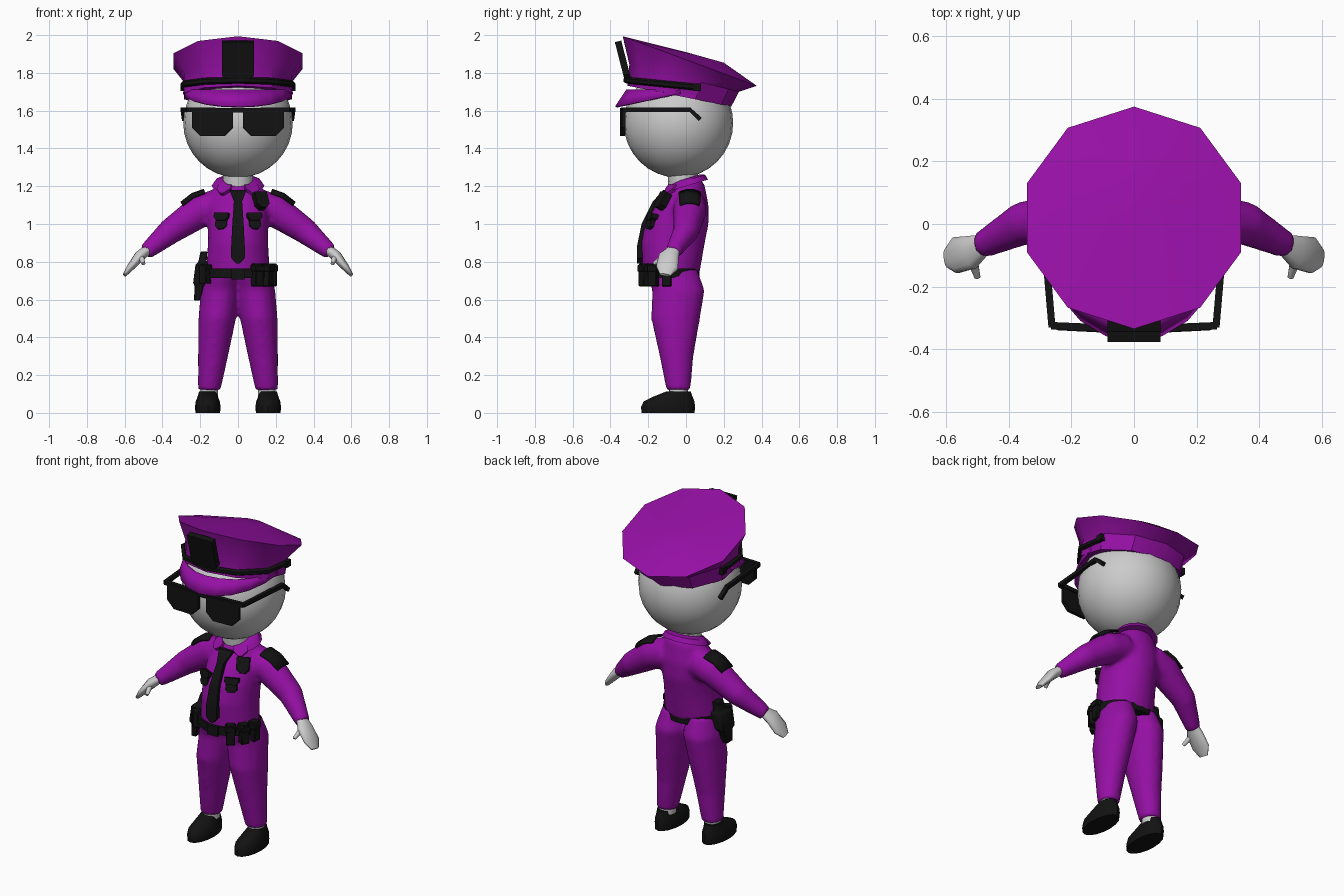
import bpy, bmesh
from math import sin, cos, pi, radians, sqrt
from mathutils import Vector, Matrix

if "Cube" in bpy.data.objects:
    bpy.data.objects.remove(bpy.data.objects["Cube"])


def material(name, colour):
    mat = bpy.data.materials.new(name)
    mat.use_nodes = True
    mat.diffuse_color = colour
    shader = next(node for node in mat.node_tree.nodes if node.type == 'BSDF_PRINCIPLED')
    shader.inputs["Base Color"].default_value = colour
    shader.inputs["Roughness"].default_value = .8
    return mat


purple = material("purple cloth", (.3, .005, .37, 1))
black = material("black leather", (.006, .006, .006, 1))
grey = material("pale grey skin", (.6, .6, .6, 1))
X, Y, Z = Vector((1, 0, 0)), Vector((0, 1, 0)), Vector((0, 0, 1))


def skin(bm, rings, closed=True):
    """Bridge rings of points; closed rings are also capped."""
    rows = [[bm.verts.new(point) for point in ring] for ring in rings]
    count = len(rows[0])
    for low, high in zip(rows, rows[1:]):
        for i in range(count if closed else count - 1):
            j = (i + 1) % count
            bm.faces.new((low[i], low[j], high[j], high[i]))
    if closed:
        bm.faces.new(rows[0])
        bm.faces.new(rows[-1])


def ellipse(z, y, rx, ry, x=0, sides=16, tilt=0):
    """Ring starting at the front; four sides give a rectangle. Tilt lowers the back."""
    scale, phase = (sqrt(2), pi / 4) if sides == 4 else (1, 0)
    points = []
    for i in range(sides):
        angle = 2 * pi * i / sides + phase
        depth = y - scale * ry * cos(angle)
        points.append((x + scale * rx * sin(angle), depth, z - tilt * depth))
    return points


def stack(bm, rows, x=0, lean=0, sides=16):
    """Loft through rows of z, y, half width, half depth; lean shifts x with height."""
    skin(bm, [ellipse(*row, x=x + lean * row[0], sides=sides) for row in rows])


def tube(bm, rows, toward, sides=12, arc=None):
    """Sweep along rows of x, y, z, radius and optional half width toward an axis."""
    points = [Vector(row[:3]) for row in rows]
    rings = []
    for i, row in enumerate(rows):
        along = (points[min(i + 1, len(points) - 1)] - points[max(i - 1, 0)]).normalized()
        side = (toward - along * along.dot(toward)).normalized()
        up = along.cross(side)
        if arc:
            angles = [arc * (2 * k / sides - 1) for k in range(sides + 1)]
        else:
            angles = [2 * pi * (k + .5) / sides for k in range(sides)]
        rings.append([points[i] + up * cos(a) * row[3] + side * sin(a) * row[-1] for a in angles])
    skin(bm, rings, closed=arc is None)


def plate(bm, width, height, cut, at, yaw=0, pitch=0, depth=.03):
    """Upright plate with its two lower corners cut off."""
    half = [(width, height), (width, cut - height), (width - cut, -height)]
    outline = half + [(-x, z) for x, z in reversed(half)]
    place = Matrix.Translation(at) @ Matrix.Rotation(yaw, 4, 'Z') @ Matrix.Rotation(pitch, 4, 'X')
    skin(bm, [[place @ Vector((x, y, z)) for x, z in outline] for y in (-depth / 2, depth / 2)])


def box(bm, at, size, yaw=0):
    place = Matrix.Translation(at) @ Matrix.Rotation(yaw, 4, 'Z') @ Matrix.Diagonal((*size, 1))
    bmesh.ops.create_cube(bm, size=1, matrix=place)


def finish(name, bm, mat, mirror=False, angle=40, solid=0, melt=False, bevel=0):
    bmesh.ops.recalc_face_normals(bm, faces=bm.faces)
    mesh = bpy.data.meshes.new(name)
    bm.to_mesh(mesh)
    bm.free()
    mesh.materials.append(mat)
    mesh.shade_smooth()
    mesh.set_sharp_from_angle(angle=radians(angle))
    part = bpy.data.objects.new(name, mesh)
    bpy.context.scene.collection.objects.link(part)
    if mirror:
        part.modifiers.new("mirror", 'MIRROR')
    if solid:
        shell = part.modifiers.new("thickness", 'SOLIDIFY')
        shell.thickness, shell.offset = solid, 0
    if bevel:
        part.modifiers.new("bevel", 'BEVEL').width = bevel
    if melt:
        remesh = part.modifiers.new("melt", 'REMESH')
        remesh.mode, remesh.voxel_size, remesh.use_smooth_shade = 'VOXEL', .014, True
        soften = part.modifiers.new("soften", 'SMOOTH')
        soften.factor, soften.iterations = .5, 5


# Head and neck
bm = bmesh.new()
bmesh.ops.create_uvsphere(bm, u_segments=24, v_segments=16, radius=.29,
                          matrix=Matrix.Translation((0, -.04, 1.535)))
stack(bm, [(1.15, -.01, .08, .08), (1.3, -.02, .08, .08)])
finish("head", bm, grey)

# Shirt: torso and sleeves melted together
bm = bmesh.new()
stack(bm, [(.73, -.08, .17, .15), (.9, -.07, .16, .17), (1, -.05, .16, .17),
           (1.1, -.02, .16, .14), (1.2, .01, .12, .09), (1.23, .01, .09, .08)], sides=24)
for side in (1, -1):
    tube(bm, [(.1 * side, .02, 1.1, .09), (.2 * side, .02, 1.07, .09),
              (.36 * side, 0, .96, .07), (.49 * side, -.07, .85, .043)], Y)
finish("shirt", bm, purple, melt=True)

# Collar, low at the front, with two points
bm = bmesh.new()
skin(bm, [ellipse(z, .005, r, .8 * r, tilt=-.3) for r, z in ((.14, 1.2), (.12, 1.23), (.09, 1.24))])
for side in (1, -1):
    plate(bm, .04, .03, .03, (.075 * side, -.085, 1.18), yaw=.5 * side, pitch=-.7, depth=.02)
finish("collar", bm, purple)

# Trousers: one leg and half the hips, mirrored and melted
bm = bmesh.new()
stack(bm, [(.12, -.04, .06, .064), (.3, -.05, .08, .09), (.5, -.055, .1, .13),
           (.65, -.04, .104, .14), (.76, -.08, .09, .14)], x=.165, lean=-.11)
finish("trousers", bm, purple, mirror=True, melt=True)

# Ankles and shoes
bm = bmesh.new()
stack(bm, [(.09, -.04, .047, .05), (.15, -.04, .047, .05)], x=.152)
finish("ankles", bm, grey, mirror=True)
bm = bmesh.new()
stack(bm, [(0, -.095, .065, .14), (.03, -.095, .068, .143), (.06, -.09, .064, .135),
           (.085, -.07, .054, .105), (.113, -.04, .046, .065)], x=.16)
finish("shoes", bm, black, mirror=True)

# Hands: flat mitten and thumb
bm = bmesh.new()
tube(bm, [(.47, -.06, .87, .026, .03), (.52, -.09, .83, .03, .055),
          (.57, -.1, .77, .02, .06), (.6, -.11, .73, .01, .03)], Y)
tube(bm, [(.52, -.1, .84, .02), (.5, -.17, .79, .01)], X, sides=8)
finish("hands", bm, grey, mirror=True, angle=60)

# Cap: ten-sided tilted rings from band to crown
bm = bmesh.new()
skin(bm, [ellipse(z, y, rx, ry, sides=10, tilt=tilt) for z, y, rx, ry, tilt in (
    (1.67, -.035, .3, .275, .2), (1.77, -.01, .3, .29, .25),
    (1.87, .02, .36, .355, .37), (1.91, .1, .1, .1, .28))])
finish("cap", bm, purple, angle=35)

# Visor and strap follow the front of the band
bm = bmesh.new()
arc = [radians(angle) for angle in range(-90, 91, 18)]
skin(bm, [[(.28 * sin(a), -.03 - .28 * cos(a), 1.71) for a in arc],
          [(.287 * sin(a), -.03 - .34 * cos(a), 1.69 - .07 * cos(a)) for a in arc]], closed=False)
finish("cap_visor", bm, purple, solid=.012)
bm = bmesh.new()
strap = [(.3 * sin(a), -.03 - .285 * cos(a)) for a in [pi * i / 5 for i in range(-3, 4)]]
tube(bm, [(x, y, 1.73 - .1 * y, .018) for x, y in strap], Z, sides=6)
for x, y in (strap[0], strap[-1]):
    box(bm, (x, y, 1.725), (.04, .04, .04))
finish("cap_strap", bm, black)
bm = bmesh.new()
plate(bm, .085, .1, .02, (0, -.335, 1.87), pitch=.25, depth=.035)
finish("cap_plate", bm, black, angle=30)

# Sunglasses: lens, brow bar and folded temple on each side
bm = bmesh.new()
plate(bm, .108, .07, .045, (.135, -.335, 1.535), yaw=.05, depth=.02)
tube(bm, [(-.01, -.337, 1.602, .017), (.265, -.325, 1.605, .017)], Z, sides=4)
tube(bm, [(.262, -.33, 1.605, .016), (.292, .02, 1.605, .016), (.285, .075, 1.555, .016)], X, sides=4)
finish("sunglasses", bm, black, mirror=True, angle=30)

# Tie
bm = bmesh.new()
stack(bm, [(1.18, -.1, .045, .02), (1.12, -.155, .022, .02), (1, -.215, .03, .02),
           (.88, -.24, .036, .02), (.82, -.24, .036, .02), (.79, -.24, .01, .02)], sides=4)
finish("tie", bm, black, angle=30)

# Chest pockets with wider flaps, and a badge on the left
bm = bmesh.new()
plate(bm, .032, .04, .015, (.085, -.183, 1.01), yaw=.35, pitch=-.3)
plate(bm, .04, .02, .015, (.085, -.18, 1.035), yaw=.35, pitch=-.3, depth=.04)
finish("chest_pockets", bm, black, mirror=True, angle=30)
bm = bmesh.new()
plate(bm, .036, .046, .02, (.122, -.125, 1.122), yaw=.45, pitch=-.5, depth=.04)
finish("chest_badge", bm, black, angle=30)

# Shoulder patches wrapped over the sleeves
bm = bmesh.new()
tube(bm, [(.15, .02, 1.085, .1), (.2, .02, 1.07, .098), (.25, .02, 1.036, .092)], Y, sides=6, arc=.6)
finish("shoulder_patches", bm, black, mirror=True, solid=.012)

# Belt with buckle
bm = bmesh.new()
stack(bm, [(.715, -.085, .185, .157), (.765, -.085, .185, .157)], sides=20)
box(bm, (0, -.24, .735), (.07, .02, .06))
finish("belt", bm, black)

# Flapped pouches spaced round the left of the belt
bm = bmesh.new()
for angle in (.6, 1.05, 1.5):
    x, y = .18 * sin(angle), -.09 - .155 * cos(angle)
    box(bm, (x, y, .73), (.05, .05, .12), yaw=angle)
    box(bm, (x, y, .765), (.06, .06, .035), yaw=angle)
finish("belt_pouches", bm, black, bevel=.004)

# Holster: grip, body and tapered tip, with a pouch in front
bm = bmesh.new()
stack(bm, [(.855, -.05, .018, .03), (.8, -.06, .022, .035), (.785, -.075, .035, .06),
           (.69, -.08, .034, .058), (.67, -.085, .024, .042), (.595, -.095, .016, .03)],
      x=-.3, lean=.14, sides=4)
box(bm, (-.17, -.16, .735), (.05, .05, .1), yaw=-.8)
finish("holster", bm, black, bevel=.004)
